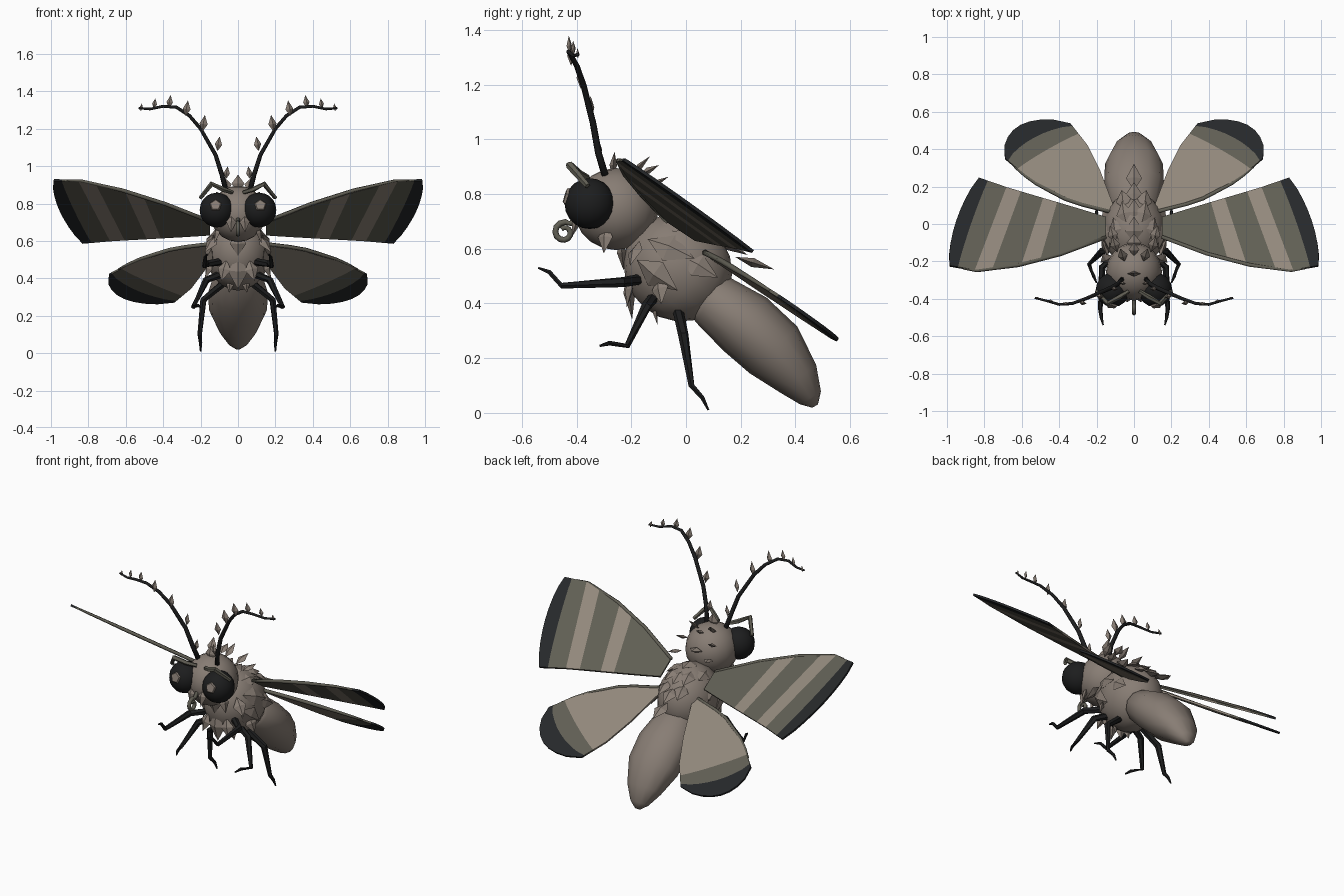
import bpy, bmesh, math
from mathutils import Vector as V, Matrix

if "Cube" in bpy.data.objects:
    bpy.data.objects.remove(bpy.data.objects["Cube"])


def mat(name, r, g, b):
    m = bpy.data.materials.new(name)
    m.diffuse_color = (r, g, b, 1)
    m.use_nodes = True
    m.node_tree.nodes["Principled BSDF"].inputs["Base Color"].default_value = m.diffuse_color
    return m


BODY = mat("body taupe", .245, .205, .175)
LIGHT = mat("wing tan", .285, .245, .2)
OLIVE = mat("wing olive", .117, .112, .088)
DARK = mat("wing tip charcoal", .019, .021, .023)
BLACK = mat("leg and eye black", .012, .0125, .013)
MIRRORED = (("right", 1), ("left", -1))


def finish(name, bm, mats, smooth=False):
    bmesh.ops.recalc_face_normals(bm, faces=bm.faces)
    me = bpy.data.meshes.new(name)
    bm.to_mesh(me)
    bm.free()
    for m in mats:
        me.materials.append(m)
    for p in me.polygons:
        p.use_smooth = smooth
    ob = bpy.data.objects.new(name, me)
    bpy.context.collection.objects.link(ob)
    return ob


def loft(name, pts, radii, m, sides=6, s=1, ref=(0, .6, .8), smooth=True):
    """Tube through points; each radius is a number or a (side, depth) pair."""
    pts = [V((p[0] * s, p[1], p[2])) for p in pts]
    bm, rings = bmesh.new(), []
    for i, p in enumerate(pts):
        t = (pts[min(i + 1, len(pts) - 1)] - pts[max(i - 1, 0)]).normalized()
        a = t.cross(V(ref)).normalized()
        b = a.cross(t)
        ra, rb = radii[i] if isinstance(radii[i], tuple) else (radii[i], radii[i])
        ang = [2 * math.pi * k / sides for k in range(sides)]
        rings.append([bm.verts.new(p + a * ra * math.cos(w) + b * rb * math.sin(w)) for w in ang])
    for r0, r1 in zip(rings, rings[1:]):
        for k in range(sides):
            j = (k + 1) % sides
            bm.faces.new((r0[k], r0[j], r1[j], r1[k]))
    bm.faces.new(rings[0])
    bm.faces.new(rings[-1])
    return finish(name, bm, [m], smooth)


def ball(name, c, r, m, tilt=0, seg=16):
    bm = bmesh.new()
    bmesh.ops.create_uvsphere(bm, u_segments=seg, v_segments=seg * 5 // 8, radius=1)
    bmesh.ops.transform(bm, verts=bm.verts, matrix=Matrix.Translation(c)
                        @ Matrix.Rotation(tilt, 4, 'X') @ Matrix.Diagonal((*r, 1)))
    return finish(name, bm, [m], True)


def leaf(name, base, d, n, length, width, m=BODY, s=1, thick=.4):
    """Pointed, flattened scale growing from base along d, its flat side facing n."""
    base, d, n = [V((q[0] * s, q[1], q[2])) for q in (base, d, n)]
    d.normalize()
    n = (n - d * n.dot(d)).normalized()
    w = d.cross(n) * width / 2
    n = n * width * thick / 2
    mid = base + d * length * .45
    bm = bmesh.new()
    lo, hi = bm.verts.new(base), bm.verts.new(base + d * length)
    ring = [bm.verts.new(mid + o) for o in (w, n, -w, -n)]
    for k in range(4):
        bm.faces.new((lo, ring[k], ring[k - 1]))
        bm.faces.new((hi, ring[k], ring[k - 1]))
    return finish(name, bm, [m])


def along(pts, u):
    f = u * (len(pts) - 1)
    i = min(int(f), len(pts) - 2)
    return V(pts[i]).lerp(V(pts[i + 1]), f - i)


def wing(name, lead, trail, rows, plane, s):
    """Banded sheet between two edges seen from above, lying on a sloped plane."""
    mats, nv = [LIGHT, OLIVE, DARK], 8
    out = (V(lead[-1]) + V(trail[-1]) - V(lead[0]) - V(trail[0])).normalized()
    at = lambda q: V((q.x * s, q.y, plane[0] + plane[1] * q.x + plane[2] * q.y))
    bm, prev = bmesh.new(), None
    for u, bulge, m in rows:
        row = []
        for k in range(nv + 1):
            v = k / nv
            q = along(lead, u).lerp(along(trail, u), v)
            q += out * bulge * max(math.sin(math.pi * v), 0) ** .7
            row.append(bm.verts.new(at(q)))
        if prev:
            for k in range(nv):
                f = bm.faces.new((prev[k], row[k], row[k + 1], prev[k + 1]))
                f.material_index = mats.index(m)
        prev = row
    ob = finish(name, bm, mats)
    mod = ob.modifiers.new("thickness", 'SOLIDIFY')
    mod.thickness, mod.offset = .012, 0
    # rib along the leading edge
    rib = [at(along(lead, i / 8)) for i in range(8)]
    loft(name + "_rib", rib, [.011] * 5 + [.009, .008, .006], OLIVE, 5)


# Body
loft("abdomen", [(0, .06, .44), (0, .095, .415), (0, .215, .325), (0, .32, .23), (0, .41, .125),
                 (0, .455, .055), (0, .472, .025)],
     [(.09, .08), (.13, .102), (.16, .125), (.155, .122), (.105, .083), (.055, .045), (.015, .012)],
     BODY, 12)
ball("thorax", (0, -.03, .53), (.17, .205, .19), BODY, math.radians(-40))
ball("head", (0, -.255, .745), (.15, .155, .15), BODY)

# Mouth: coiled tongue in the middle
coil = [(0, -.445 + r * math.cos(a), .66 + r * math.sin(a))
        for a, r in [(.9 + i * .55, .04 - i * .0018) for i in range(15)]]
loft("coiled_tongue", [(0, -.39, .73)] + coil, [.011] * 12 + [.009] * 4, OLIVE, 6, ref=(1, 0, 0))

for side, s in MIRRORED:
    # Eyes with a pale five-sided glint
    ball(side + "_eye", (.113 * s, -.352, .765), (.092, .092, .093), BLACK)
    bm = bmesh.new()
    bmesh.ops.create_cone(bm, cap_ends=True, segments=5, radius1=.034, radius2=.028, depth=.009)
    d = V((.08 * s, -1, .3)).normalized()
    bmesh.ops.transform(bm, verts=bm.verts, matrix=Matrix.Translation(V((.113 * s, -.352, .765)) + d * .091)
                        @ d.to_track_quat('Z', 'Y').to_matrix().to_4x4())
    finish(side + "_eye_glint", bm, [BODY])
    # Brow
    loft(side + "_brow", [(.03, -.36, .86), (.08, -.39, .875), (.14, -.425, .905), (.2, -.36, .83)],
         [.011, .014, .015, .011], OLIVE, 5, s, smooth=False)
    # Mouth palps and cheek tufts
    leaf(side + "_palp", (.035, -.385, .75), (.02, -.3, -1), (0, -1, .2), .11, .055, BODY, s, .7)
    leaf(side + "_cheek_tuft", (.1, -.29, .69), (.25, -.1, -1), (1, -.5, 0), .11, .06, BODY, s)

    # Feathered antenna
    loft(side + "_antenna", [(.06, -.29, .85), (.085, -.32, .95), (.12, -.34, 1.06), (.2, -.375, 1.2),
                             (.26, -.4, 1.27), (.33, -.425, 1.315), (.4, -.43, 1.32), (.47, -.41, 1.305),
                             (.53, -.395, 1.31)],
         [.014, .013, .012, .011, .01, .009, .008, .007, .006], BLACK, 6, s)
    for x, y, z, ln in [(.065, -.315, .965, .07), (.11, -.345, 1.12, .08), (.19, -.385, 1.23, .09),
                        (.28, -.42, 1.31, .085), (.37, -.425, 1.345, .07), (.45, -.41, 1.335, .055),
                        (.52, -.395, 1.315, .04)]:
        leaf(side + "_antenna_barb", (x, y, z - ln / 2), (-.15, -.05, 1), (.2, -1, 0), ln, ln * .5,
             BODY, s, .6)

    # Legs
    for n, pts in [("front", [(.08, -.16, .49), (.17, -.23, .478), (.18, -.455, .465), (.175, -.5, .515), (.165, -.54, .53)]),
                   ("middle", [(.1, -.12, .42), (.17, -.145, .39), (.24, -.215, .245), (.215, -.28, .255), (.2, -.315, .245)]),
                   ("hind", [(.07, -.03, .38), (.185, -.01, .285), (.205, .02, .1), (.2, .06, .055), (.2, .082, .01)])]:
        loft(f"{side}_{n}_leg", pts, [.02, .019, .012, .009, .004], BLACK, 6, s, smooth=False)

    # Wings
    wing(side + "_forewing", [(.15, -.07), (.39, -.16), (.62, -.22), (.84, -.25), (.985, -.225)],
         [(.15, .035), (.33, .09), (.5, .14), (.67, .19), (.83, .245)],
         [(0, 0, OLIVE), (.2, 0, OLIVE), (.37, 0, OLIVE), (.48, 0, LIGHT), (.655, 0, OLIVE),
          (.77, 0, LIGHT), (.925, .01, OLIVE), (1, .045, DARK)], (.636, .1414, -.668), s)
    wing(side + "_hindwing", [(.1, .06), (.34, .12), (.55, .23), (.69, .35)],
         [(.1, .07), (.18, .28), (.25, .42), (.34, .535)],
         [(0, 0, LIGHT), (.17, 0, LIGHT), (.333, 0, LIGHT), (.5, 0, LIGHT), (.667, 0, LIGHT),
          (.84, .01, LIGHT), (.96, .045, OLIVE), (1, .125, DARK)], (.626, .05, -.688), s)

    # Thorax scales on the flanks, back, chest and collar
    for p, d, ln, w in [((.13, -.14, .635), (.2, .85, -.35), .19, .11),
                        ((.14, -.18, .56), (.15, .8, -.6), .19, .11),
                        ((.15, -.02, .575), (.05, .85, -.5), .16, .09),
                        ((.04, .0, .71), (.2, 1, -.35), .13, .09),
                        ((.05, .08, .66), (.15, 1, -.6), .12, .085),
                        ((.08, -.09, .69), (.25, 1, -.1), .13, .09),
                        ((.11, -.17, .63), (.6, -.3, -.8), .12, .075),
                        ((.06, -.2, .5), (.25, -.15, -1), .12, .075),
                        ((.04, -.12, .4), (.1, .2, -1), .08, .04),
                        ((.14, -.1, .5), (.35, .1, -1), .11, .07)]:
        leaf(side + "_thorax_scale", p, d, V(p) - V((0, -.03, .53)), ln, w, BODY, s)
    # Tufts behind the head
    for p, d, ln in [((.05, -.2, .87), (.2, .6, .6), .1), ((.09, -.15, .82), (.3, 1, .5), .1),
                     ((.1, -.1, .76), (.3, 1, .2), .1)]:
        leaf(side + "_neck_tuft", p, d, (0, -.3, 1), ln, .055, BODY, s)

# Scales down the middle
for p, d, ln, w in [((0, .18, .57), (0, .94, -.3), .15, .085), ((0, .1, .64), (0, 1, -.5), .14, .09),
                    ((0, .0, .71), (0, 1, -.35), .14, .1), ((0, -.1, .72), (0, 1, .05), .14, .1),
                    ((0, -.14, .78), (0, 1, .2), .09, .08), ((0, -.17, .87), (0, 1, .5), .08, .06)]:
    leaf("back_scale", p, d, (0, .6, .8), ln, w)
leaf("crest_tuft", (0, -.27, .865), (0, .1, 1), (0, -1, 0), .09, .07)
leaf("chest_scale", (0, -.215, .52), (0, .1, -1), (0, -1, -.3), .18, .11)
leaf("throat_scale", (0, -.24, .64), (0, .1, -1), (0, -1, 0), .12, .09)
